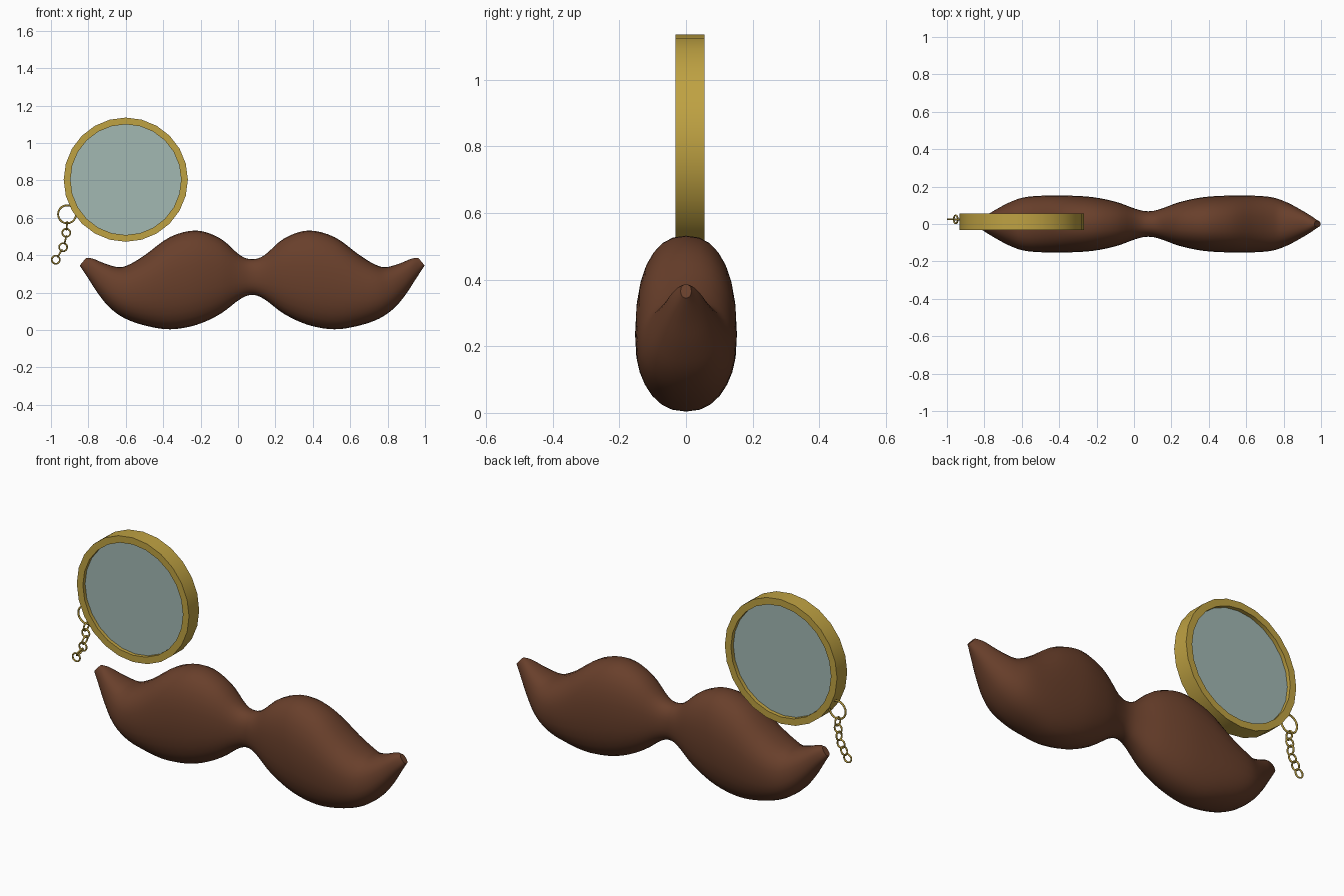
import bpy, bmesh, math
from mathutils import Vector

if "Cube" in bpy.data.objects:
    bpy.data.objects.remove(bpy.data.objects["Cube"])


def material(name, color):
    m = bpy.data.materials.new(name)
    m.diffuse_color = color
    m.use_nodes = True
    m.node_tree.nodes["Principled BSDF"].inputs["Base Color"].default_value = m.diffuse_color
    return m


brown = material("brown_hair", (0.14, 0.05, 0.024, 1))
gold = material("gold_metal", (0.52, 0.36, 0.055, 1))
glass = material("pale_glass", (0.36, 0.48, 0.45, 0.85))


def make_object(name, bm, mat, angle):
    bmesh.ops.recalc_face_normals(bm, faces=bm.faces)
    me = bpy.data.meshes.new(name)
    bm.to_mesh(me)
    bm.free()
    ob = bpy.data.objects.new(name, me)
    bpy.context.collection.objects.link(ob)
    me.materials.append(mat)
    bpy.ops.object.select_all(action='DESELECT')
    ob.select_set(True)
    bpy.context.view_layer.objects.active = ob
    bpy.ops.object.shade_smooth_by_angle(angle=math.radians(angle))
    return ob


def spline(a, b, c, d, t):
    return tuple(0.5 * (2 * q + (r - p) * t + (2 * p - 5 * q + 4 * r - s) * t * t
                        + (3 * q - p - 3 * r + s) * t ** 3)
                 for p, q, r, s in zip(a, b, c, d))


# Moustache half: top x, top z, bottom x, bottom z, half depth at each station
stations = [
    (0, .379, 0, .188, .068),
    (.065, .400, .065, .165, .080),
    (.171, .490, .171, .086, .118),
    (.300, .532, .300, .027, .144),
    (.440, .497, .440, .004, .152),
    (.572, .402, .572, .024, .151),
    (.652, .353, .680, .062, .142),
    (.711, .336, .760, .118, .118),
    (.786, .355, .822, .192, .082),
    (.850, .381, .876, .275, .047),
    (.888, .386, .922, .345, .016),
]
first = stations[1]
padded = [(-first[0], first[1], -first[2], first[3], first[4])] + stations + [stations[-1]]
half = []
for i in range(len(stations) - 1):
    half += [spline(*padded[i:i + 4], k / 4) for k in range(4)]
half.append(stations[-1])
full = [(-s[0], s[1], -s[2], s[3], s[4]) for s in reversed(half[1:])] + half

MID_X, SEG, POWER = 0.076, 28, 2 / 2.3
bm = bmesh.new()
rings = []
for tx, tz, bx, bz, depth in full:
    top, bottom = Vector((tx, 0, tz)), Vector((bx, 0, bz))
    ring = []
    for k in range(SEG):
        a = 2 * math.pi * k / SEG
        c, s = math.cos(a), math.sin(a)
        up = math.copysign(abs(c) ** POWER, c)
        out = math.copysign(abs(s) ** POWER, s)
        p = (top + bottom) / 2 + (top - bottom) / 2 * up
        ring.append(bm.verts.new((p.x + MID_X, depth * out, p.z)))
    rings.append(ring)
for r, q in zip(rings, rings[1:]):
    for k in range(SEG):
        n = (k + 1) % SEG
        bm.faces.new((r[k], r[n], q[n], q[k]))
bm.faces.new(rings[0])
bm.faces.new(rings[-1])
make_object("moustache", bm, brown, 50)

# Monocle: closed rectangular profile revolved around the y axis
CX, CZ = -0.60, 0.804


def revolve(name, profile, mat, sides=24, closed=True):
    bm = bmesh.new()
    loops = []
    for k in range(sides):
        a = 2 * math.pi * k / sides
        loops.append([bm.verts.new((CX + r * math.cos(a), y, CZ + r * math.sin(a)))
                      for r, y in profile])
    n = len(profile)
    for k in range(sides):
        a, b = loops[k], loops[(k + 1) % sides]
        for j in range(n if closed else n - 1):
            m = (j + 1) % n
            bm.faces.new((a[j], a[m], b[m], b[j]))
    if not closed:
        bm.faces.new([l[0] for l in loops])
        bm.faces.new([l[-1] for l in loops])
    return make_object(name, bm, mat, 30)


revolve("monocle_rim", [(.296, -.031), (.332, -.031), (.332, .055), (.296, .055)], gold)
revolve("monocle_lens", [(.30, -.012), (.30, .034)], glass, closed=False)


# Chain: a hanging ring and alternating small links
def link(name, x, z, normal, major, minor):
    bpy.ops.mesh.primitive_torus_add(major_segments=20, minor_segments=8,
                                     major_radius=major, minor_radius=minor,
                                     location=(x, .025, z))
    ob = bpy.context.object
    ob.name = name
    ob.rotation_euler = Vector(normal).to_track_quat('Z', 'Y').to_euler()
    ob.data.materials.append(gold)
    bpy.ops.object.shade_smooth()


link("hanging_ring", -.914, .619, (0, 1, 0), .048, .005)
path = [(-.915, .557), (-.918, .520), (-.923, .482), (-.935, .443), (-.953, .410), (-.974, .376)]
for i, (x, z) in enumerate(path):
    x0, z0 = path[max(i - 1, 0)]
    x1, z1 = path[min(i + 1, len(path) - 1)]
    normal = (0, 1, 0) if i % 2 else (z1 - z0, 0, x0 - x1)
    link(f"chain_link_{i + 1}", x, z, normal, .0215, .0045)
